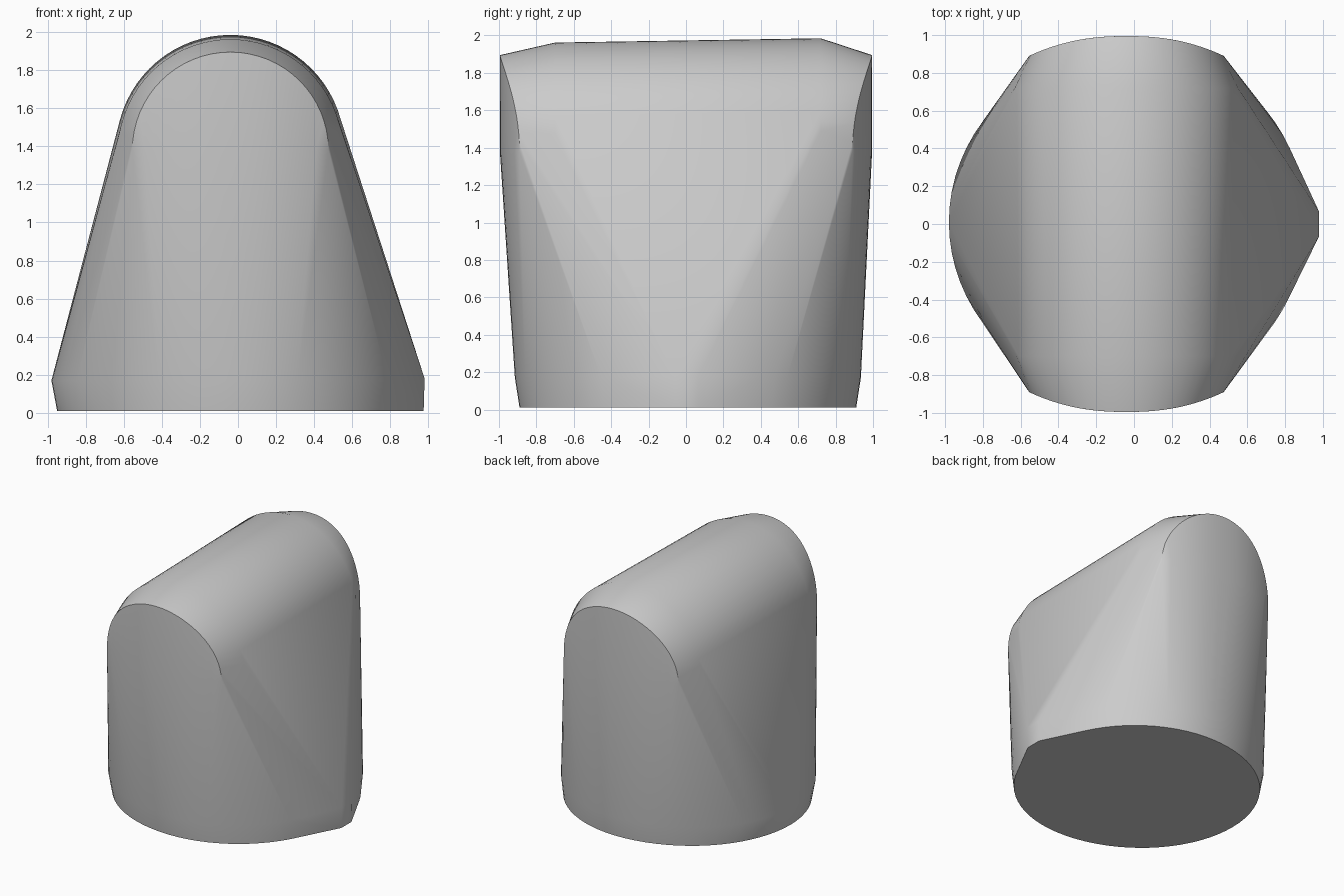
import bpy, bmesh, math

cube = bpy.data.objects.get("Cube")
if cube:
    bpy.data.objects.remove(cube, do_unlink=True)

grey = bpy.data.materials.new("plain grey")
grey.use_nodes = True
colour = (0.6, 0.6, 0.6, 1)
grey.diffuse_color = colour
grey.node_tree.nodes["Principled BSDF"].inputs["Base Color"].default_value = colour

CX = -0.04          # centre line of the arched top
points = []


def arch(radius, z, y_at, start, steps=32):
    """Arch across x, its ends dropping below the horizontal by start degrees."""
    for i in range(steps + 1):
        a = math.radians(-start + (180 + 2 * start) * i / steps)
        x = radius * math.cos(a)
        points.append((CX + x, y_at(x), z + radius * math.sin(a)))


def ring(rx_left, rx_right, ry, y_mid, z, steps=72):
    """Oval outline, with its own reach on either side."""
    for i in range(steps):
        a = math.tau * i / steps
        rx = rx_right if math.cos(a) > 0 else rx_left
        points.append((rx * math.cos(a), y_mid + ry * math.sin(a), z))


def bulge(x):
    """Depth of the bowed end walls."""
    return 0.995 - 0.105 * (abs(x) / 0.515) ** 2.3


# Arched top with chamfered, bowed ends
arch(0.59, 1.372, lambda x: -0.70, -10)
arch(0.60, 1.385, lambda x: 0.72, -10)
arch(0.515, 1.38, lambda x: -bulge(x), 0)
arch(0.515, 1.38, lambda x: bulge(x), 0)

# Lower edge of the bowed walls
for i in range(17):
    x = -0.45 + 0.9 * i / 16
    for s in (-1, 1):
        points.append((CX + x, s * bulge(x), 1.38))

# Rounded foot, slightly narrower at the floor
ring(0.95, 0.90, 0.90, 0.01, 0.01)
ring(0.98, 0.91, 0.925, 0.01, 0.17)

# Blunt corner on one side
for y in (-0.065, 0.065):
    points += [(0.975, y, 0.01), (0.98, y, 0.18)]

# Skin over the whole outline
bm = bmesh.new()
for p in points:
    bm.verts.new(p)
res = bmesh.ops.convex_hull(bm, input=bm.verts[:])
loose = [v for v in bm.verts if not v.link_faces]
bmesh.ops.delete(bm, geom=loose, context='VERTS')
bmesh.ops.dissolve_limit(bm, angle_limit=math.radians(0.5),
                         verts=bm.verts[:], edges=bm.edges[:])
bmesh.ops.recalc_face_normals(bm, faces=bm.faces[:])
mesh = bpy.data.meshes.new("arched_body")
bm.to_mesh(mesh)
bm.free()
mesh.materials.append(grey)
body = bpy.data.objects.new("arched_body", mesh)
bpy.context.collection.objects.link(body)

bpy.context.view_layer.objects.active = body
body.select_set(True)
bpy.ops.object.shade_smooth_by_angle(angle=math.radians(30))
